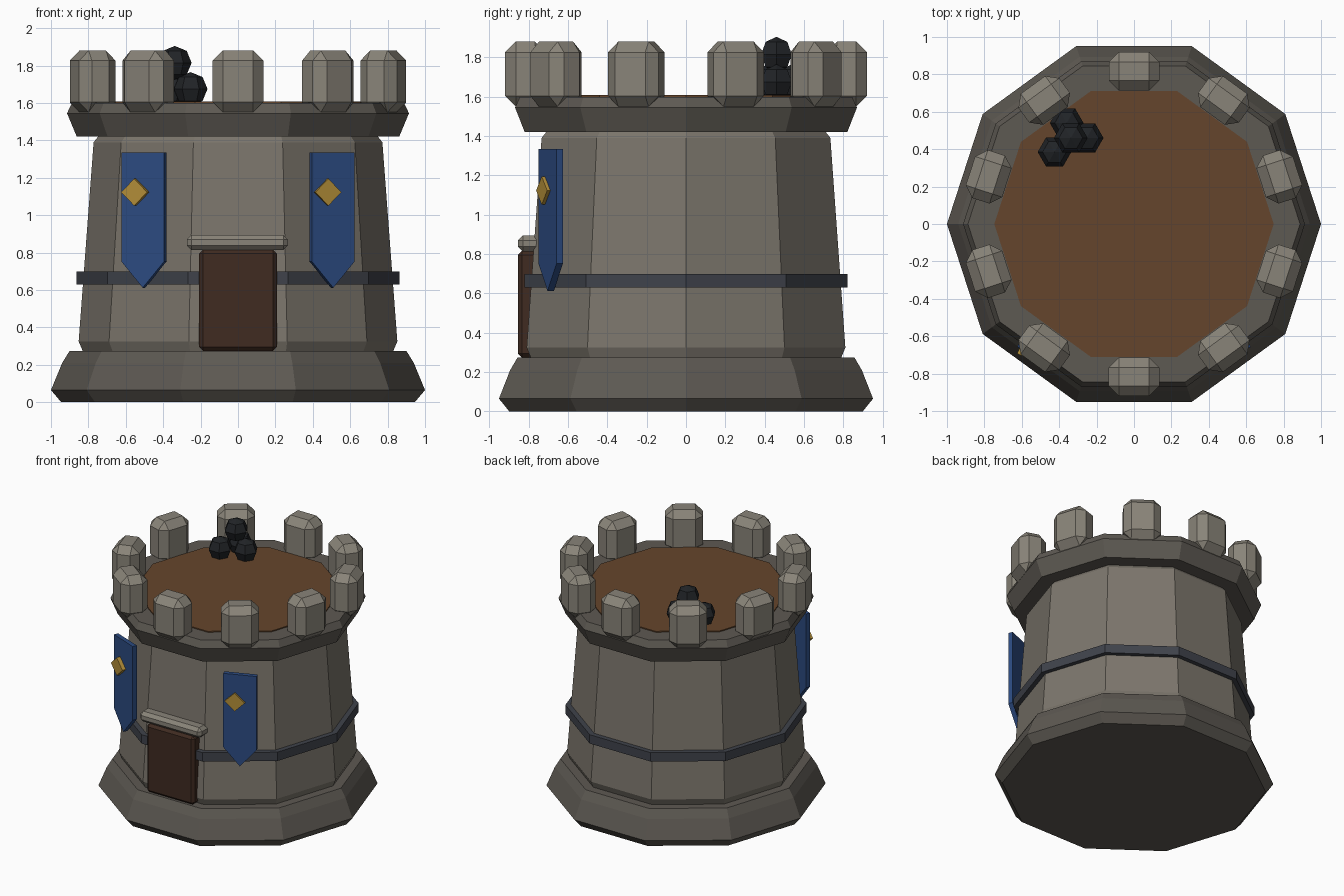
import bpy, bmesh
from math import cos, sin, pi, radians
from mathutils import Matrix, Vector

if "Cube" in bpy.data.objects:
    bpy.data.objects.remove(bpy.data.objects["Cube"])


def mat(name, r, g, b):
    m = bpy.data.materials.new(name)
    m.diffuse_color = (r, g, b, 1)
    m.use_nodes = True
    m.node_tree.nodes["Principled BSDF"].inputs["Base Color"].default_value = m.diffuse_color
    return m


STONE = mat("stone", 0.20, 0.18, 0.15)
STONE_LIGHT = mat("light_stone", 0.25, 0.23, 0.19)
STONE_DARK = mat("dark_stone", 0.11, 0.10, 0.085)
IRON = mat("iron", 0.05, 0.055, 0.07)
BALL = mat("black_iron", 0.015, 0.017, 0.02)
DOOR = mat("door_wood", 0.05, 0.024, 0.015)
FLOOR = mat("floor_wood", 0.13, 0.06, 0.025)
CLOTH = mat("blue_cloth", 0.025, 0.07, 0.22)
GOLD = mat("gold", 0.45, 0.27, 0.04)


def finish(bm, name, material):
    bmesh.ops.recalc_face_normals(bm, faces=bm.faces)
    me = bpy.data.meshes.new(name)
    bm.to_mesh(me)
    bm.free()
    me.materials.append(material)
    ob = bpy.data.objects.new(name, me)
    bpy.context.collection.objects.link(ob)
    return ob


def lathe(name, profile, material, n=10):
    """Closed n-sided solid from (radius, z) points, bottom to top."""
    bm = bmesh.new()
    rings = [[bm.verts.new((r * cos(2 * pi * i / n), r * sin(2 * pi * i / n), z))
              for i in range(n)] for r, z in profile]
    for a, b in zip(rings, rings[1:]):
        for i in range(n):
            j = (i + 1) % n
            bm.faces.new((a[i], a[j], b[j], b[i]))
    bm.faces.new(rings[0])
    bm.faces.new(rings[-1])
    return finish(bm, name, material)


def box(name, centre, size, bevel, material, turn=0):
    """Chamfered box turned about the z axis of the tower."""
    bm = bmesh.new()
    bmesh.ops.create_cube(bm, size=1)
    bmesh.ops.scale(bm, vec=size, verts=bm.verts)
    bmesh.ops.bevel(bm, geom=bm.edges[:], offset=bevel, segments=1, affect='EDGES')
    bm.transform(Matrix.Rotation(turn, 4, 'Z') @ Matrix.Translation(centre))
    return finish(bm, name, material)


def plate(name, outline, thick, centre, turn, material):
    """Upright flat plate from an (x, z) outline."""
    bm = bmesh.new()
    f = bm.faces.new([bm.verts.new((x, -thick / 2, z)) for x, z in outline])
    ext = bmesh.ops.extrude_face_region(bm, geom=[f])
    moved = [v for v in ext["geom"] if isinstance(v, bmesh.types.BMVert)]
    bmesh.ops.translate(bm, vec=(0, thick, 0), verts=moved)
    bm.transform(Matrix.Translation(centre) @ Matrix.Rotation(turn, 4, 'Z'))
    return finish(bm, name, material)


# Tower: base, wall, iron band, parapet, floor
lathe("base", [(0.945, 0), (1.0, 0.065), (0.94, 0.21), (0.90, 0.275)], STONE_DARK)
lathe("wall", [(0.82, 0.25), (0.852, 0.325), (0.772, 1.39), (0.74, 1.43)], STONE)
lathe("iron_band", [(0.864, 0.63), (0.864, 0.70)], IRON)
lathe("parapet", [(0.862, 1.42), (0.914, 1.545), (0.888, 1.60)], STONE_DARK)
lathe("floor", [(0.747, 1.57), (0.747, 1.608)], FLOOR)

# Merlons, one above each wall face
for i in range(10):
    box(f"merlon_{i}", (0, -0.817, 1.715), (0.27, 0.205, 0.33), 0.054,
        STONE_LIGHT, i * pi / 5)

# Door and lintel
box("door", (0, -0.78, 0.545), (0.415, 0.15, 0.54), 0.02, DOOR)
box("lintel", (-0.003, -0.785, 0.854), (0.54, 0.14, 0.082), 0.025, STONE_LIGHT)

# Banners with diamond emblems
w = 0.1225
flag = [(-w, 1.335), (-w, 0.752), (0, 0.612), (w, 0.752), (w, 1.335)]
diamond = [(-0.075, 0), (0, -0.072), (0.075, 0), (0, 0.072)]
for side, name, dx, dy in ((-1, "left", -0.55, -0.708), (1, "right", 0.478, -0.72)):
    turn = side * radians(22)
    plate(f"banner_{name}", flag, 0.035, (side * 0.503, -0.688, 0), turn, CLOTH)
    plate(f"emblem_{name}", diamond, 0.03, (dx, dy, 1.123), turn, GOLD)

# Pile of cannonballs
for i, p in enumerate([(-0.425, 0.385, 1.675), (-0.253, 0.46, 1.675),
                       (-0.36, 0.54, 1.675), (-0.338, 0.46, 1.815)]):
    bm = bmesh.new()
    bmesh.ops.create_uvsphere(bm, u_segments=6, v_segments=4, radius=0.09)
    # point the hexagon corners along x
    v = max((v.co for v in bm.verts if abs(v.co.z) < 1e-4), key=lambda c: c.x)
    bm.transform(Matrix.Translation(p) @ Matrix.Rotation(-Vector((v.x, v.y)).angle_signed(Vector((1, 0))), 4, 'Z'))
    finish(bm, f"cannonball_{i}", BALL)
